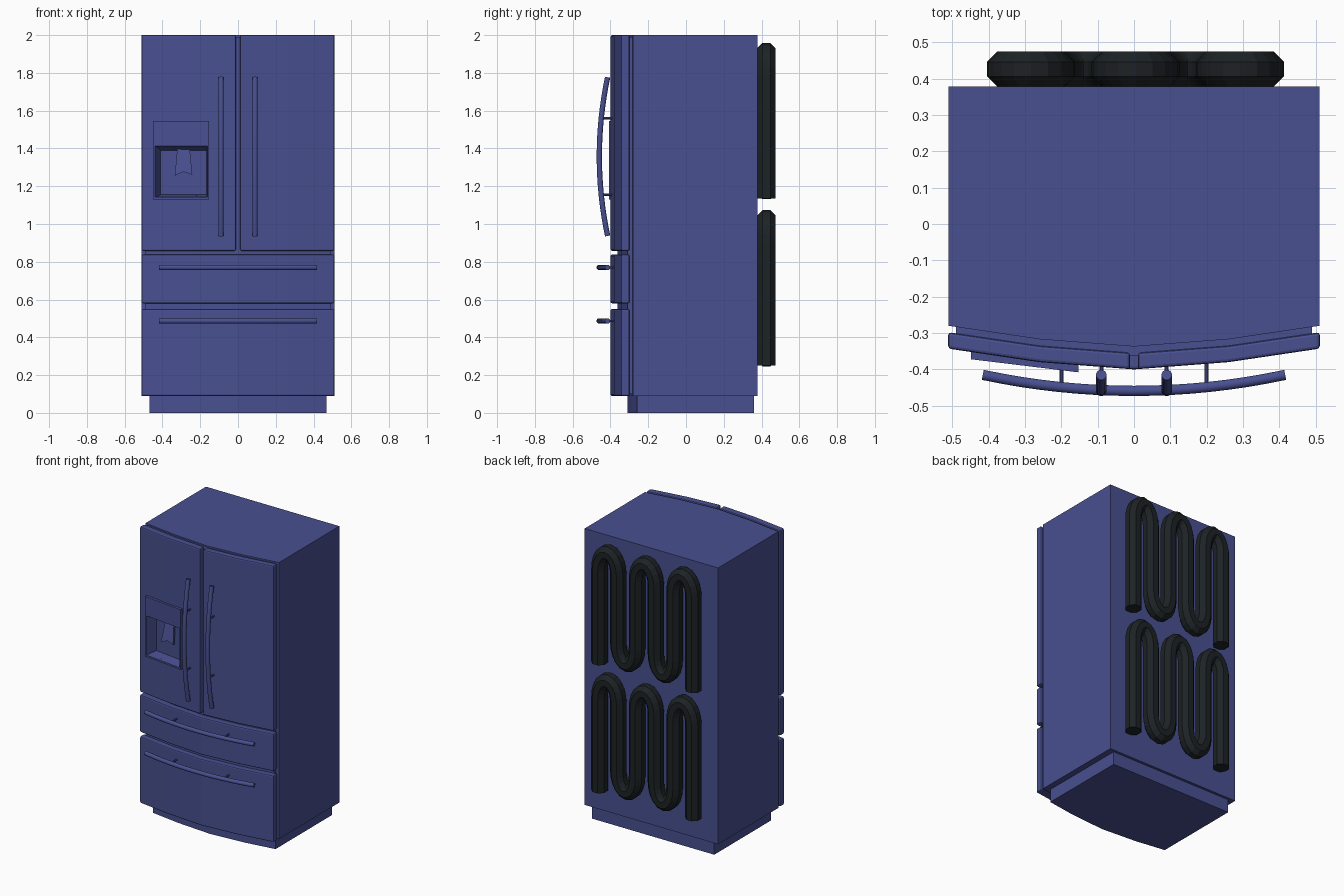
import bpy, math
from mathutils import Vector

if "Cube" in bpy.data.objects:
    bpy.data.objects.remove(bpy.data.objects["Cube"])


def material(name, rgb):
    m = bpy.data.materials.new(name)
    m.diffuse_color = (*rgb, 1)
    m.use_nodes = True
    m.node_tree.nodes["Principled BSDF"].inputs["Base Color"].default_value = m.diffuse_color
    return m


BLUE = material("blue_enamel", (0.065, 0.08, 0.28))
BLACK = material("black_tube", (0.012, 0.016, 0.018))


def make(name, verts, faces, mat=BLUE, bevel=0, smooth=False):
    me = bpy.data.meshes.new(name)
    me.from_pydata([tuple(v) for v in verts], [], faces)
    me.materials.append(mat)
    ob = bpy.data.objects.new(name, me)
    bpy.context.collection.objects.link(ob)
    bpy.ops.object.select_all(action='DESELECT')
    ob.select_set(True)
    bpy.context.view_layer.objects.active = ob
    bpy.ops.object.mode_set(mode='EDIT')
    bpy.ops.mesh.select_all(action='SELECT')
    bpy.ops.mesh.normals_make_consistent(inside=False)
    bpy.ops.object.mode_set(mode='OBJECT')
    if smooth:
        bpy.ops.object.shade_smooth_by_angle(angle=math.radians(40))
    if bevel:
        b = ob.modifiers.new("bevel", 'BEVEL')
        b.width, b.segments, b.limit_method = bevel, 2, 'ANGLE'
        b.angle_limit = math.radians(40)
    return ob


def loft(name, bottom, top, **kw):
    """Solid between two loops with the same number of points."""
    n = len(bottom)
    faces = [(i, (i + 1) % n, n + (i + 1) % n, n + i) for i in range(n)]
    faces += [tuple(range(n))[::-1], tuple(range(n, 2 * n))]
    return make(name, list(bottom) + list(top), faces, **kw)


def bulge(x):
    x = abs(x)
    return 0.057 - 0.02 * x / 0.26 if x < 0.26 else 0.037 * (0.51 - x) / 0.25


def slab(name, x0, x1, z0, z1, front, back, flat_back=False, **kw):
    """Panel whose front follows the faceted bow of the fridge."""
    xs = [x0] + [x for x in (-0.26, 0, 0.26) if x0 < x < x1] + [x1]
    loop = [(x, front - bulge(x)) for x in xs]
    if flat_back:
        loop += [(x1, back), (x0, back)]
    else:
        loop += [(x, back - bulge(x)) for x in reversed(xs)]
    return loft(name, [(x, y, z0) for x, y in loop], [(x, y, z1) for x, y in loop], **kw)


def tube(name, path, normal, radius, sides=12, **kw):
    """Sweep a round section along a path lying in the plane of `normal`."""
    pts, nrm = [Vector(p) for p in path], Vector(normal)
    verts, faces = [], []
    for i, p in enumerate(pts):
        t = (pts[min(i + 1, len(pts) - 1)] - pts[max(i - 1, 0)]).normalized()
        side = t.cross(nrm)
        for k in range(sides):
            a = 2 * math.pi * (k + 0.5) / sides
            verts.append(p + radius * (math.cos(a) * side + math.sin(a) * nrm))
    for i in range(len(pts) - 1):
        for k in range(sides):
            a, b = i * sides + k, i * sides + (k + 1) % sides
            faces.append((a, b, b + sides, a + sides))
    faces += [tuple(range(sides)), tuple(range(len(verts) - sides, len(verts)))]
    return make(name, verts, faces, **kw)


# Cabinet, plinth and door seal
slab("cabinet", -0.51, 0.51, 0.09, 2.0, -0.28, 0.378, flat_back=True)
slab("plinth", -0.468, 0.468, 0, 0.1, -0.252, 0.36, flat_back=True)
seal = slab("door_seal", -0.49, 0.49, 0.1, 1.99, -0.306, -0.27)

# Doors and drawers
left_door = slab("left_door", -0.511, -0.011, 0.858, 2.0, -0.343, -0.298, bevel=0.008)
slab("right_door", 0.011, 0.511, 0.858, 2.0, -0.343, -0.298, bevel=0.008)
slab("upper_drawer", -0.511, 0.511, 0.58, 0.838, -0.343, -0.298, bevel=0.008)
slab("lower_drawer", -0.511, 0.511, 0.09, 0.55, -0.343, -0.298, bevel=0.008)

# Dispenser panel with tapered recess
foot = [(-0.449, -0.372), (-0.153, -0.408), (-0.153, -0.375), (-0.449, -0.34)]
panel = loft("dispenser_panel", [(x, y, 1.13) for x, y in foot],
             [(x, y, 1.545) for x, y in foot])
cutter = loft("recess_cutter",
              [(-0.443, -0.385, 1.14), (-0.161, -0.419, 1.14),
               (-0.161, -0.419, 1.418), (-0.443, -0.385, 1.418)],
              [(-0.41, -0.305, 1.155), (-0.166, -0.338, 1.155),
               (-0.166, -0.338, 1.39), (-0.41, -0.305, 1.39)])
cutter.hide_render = True
cutter.display_type = 'WIRE'
for ob in (left_door, seal, panel):
    m = ob.modifiers.new("recess", 'BOOLEAN')
    m.operation, m.object, m.solver = 'DIFFERENCE', cutter, 'EXACT'

# Dispenser paddle, leaning outward at the bottom
outline = [(-0.322, 1.395), (-0.288, 1.405), (-0.255, 1.395),
           (-0.242, 1.26), (-0.288, 1.277), (-0.335, 1.255)]
lean = [(x, -0.335 - 0.2 * (1.4 - z), z) for x, z in outline]
loft("dispenser_paddle", lean, [(x, y + 0.015, z) for x, y, z in lean])


# Bowed handles with two posts each
def bow(t):
    return -0.459 + 0.044 * t * t


STEPS = [i / 8 - 1 for i in range(17)]
for side, sx in (("left", -1), ("right", 1)):
    x = sx * 0.09
    tube(side + "_door_handle", [(x, bow(t), 1.357 + 0.42 * t) for t in STEPS],
         (1, 0, 0), 0.0145, smooth=True)
    for i, z in enumerate((1.155, 1.56)):
        tube(f"{side}_door_handle_post_{i}", [(x, -0.38, z), (x, -0.452, z)],
             (1, 0, 0), 0.006, 8, smooth=True)
for level, z in (("upper", 0.77), ("lower", 0.487)):
    tube(level + "_drawer_handle", [(0.416 * t, bow(t), z) for t in STEPS],
         (0, 0, 1), 0.0145, smooth=True)
    for i, x in enumerate((-0.2, 0.2)):
        tube(f"{level}_drawer_handle_post_{i}", [(x, -0.37, z), (x, -0.448, z)],
             (0, 0, 1), 0.006, 8, smooth=True)


# Condenser coils on the back: six legs joined by hairpin bends
def coil(name, z0):
    gap, x0, y, rise = 0.1436, -0.355, 0.426, 0.13
    lo, hi = z0 + 0.05 + rise, z0 + 0.83 - 0.05 - rise
    path = [(x0, y, z0 + 0.005)]
    for k in range(5):
        cx, up = x0 + gap * (k + 0.5), k % 2 == 0
        for j in range(11):
            a = math.pi * j / 10
            path.append((cx - gap / 2 * math.cos(a), y,
                         (hi if up else lo) + (1 if up else -1) * rise * math.sin(a)))
    path.append((x0 + 5 * gap, y, z0 + 0.005))
    tube(name, path, (0, 1, 0), 0.053, 8, mat=BLACK)


coil("upper_coil", 1.13)
coil("lower_coil", 0.245)
